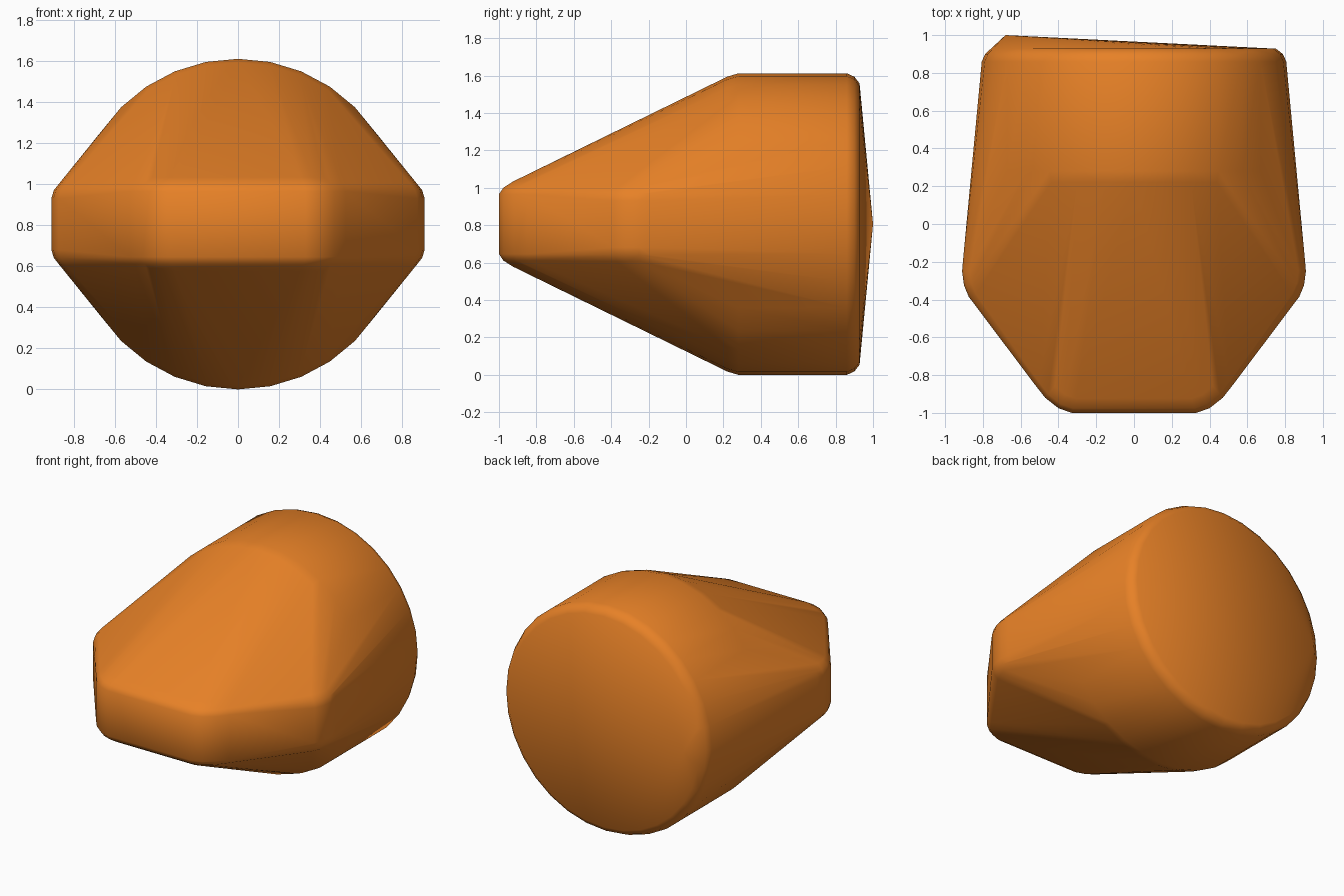
import bpy, bmesh, math

if "Cube" in bpy.data.objects:
    bpy.data.objects.remove(bpy.data.objects["Cube"])

CZ = 0.806   # height of the central axis
points = []

# Round rear drum: (y, radius) rings with softened rims
for y, r in [(0.22, 0.788), (0.28, 0.806), (0.86, 0.806), (0.90, 0.788), (0.928, 0.752)]:
    for i in range(32):
        a = math.tau * i / 32
        points.append((r * math.cos(a), y, CZ + r * math.sin(a)))

# Off-centre point on the back face
points.append((-0.68, 1.0, CZ))

# Flat nose slab: half outline (x, y), mirrored, with rounded top and bottom edges
front = [(0.33, -1.0), (0.40, -0.975), (0.47, -0.92), (0.525, -0.85)]
side = [(0.875, -0.385), (0.90, -0.325), (0.91, -0.25), (0.905, -0.19)]
front_edge = [(0.0, 0.16), (0.025, 0.195), (0.08, 0.228)]     # (inset, half height)
side_edge = [(0.0, 0.125), (0.012, 0.165), (0.04, 0.20)]
for outline, edge, centre in ((front, front_edge, (0.2, -0.6)), (side, side_edge, (0.4, -0.2))):
    for x, y in outline:
        dx, dy = x - centre[0], y - centre[1]
        d = math.hypot(dx, dy)
        for inset, h in edge:
            px, py = x - dx / d * inset, y - dy / d * inset
            points += [(sx * px, py, CZ + sz * h) for sx in (-1, 1) for sz in (-1, 1)]

# Wrap everything in one convex skin
bm = bmesh.new()
for p in points:
    bm.verts.new(p)
bmesh.ops.convex_hull(bm, input=list(bm.verts))
loose = [v for v in bm.verts if not v.link_faces]
bmesh.ops.delete(bm, geom=loose, context='VERTS')
bmesh.ops.recalc_face_normals(bm, faces=list(bm.faces))
mesh = bpy.data.meshes.new("tapered_body")
bm.to_mesh(mesh)
bm.free()
body = bpy.data.objects.new("tapered_body", mesh)
bpy.context.collection.objects.link(body)

# Orange finish and smooth shading
mat = bpy.data.materials.new("orange")
mat.diffuse_color = (0.80, 0.22, 0.02, 1)
mat.use_nodes = True
mat.node_tree.nodes["Principled BSDF"].inputs["Base Color"].default_value = mat.diffuse_color
mesh.materials.append(mat)
bpy.context.view_layer.objects.active = body
body.select_set(True)
bpy.ops.object.shade_smooth_by_angle(angle=math.radians(40))
